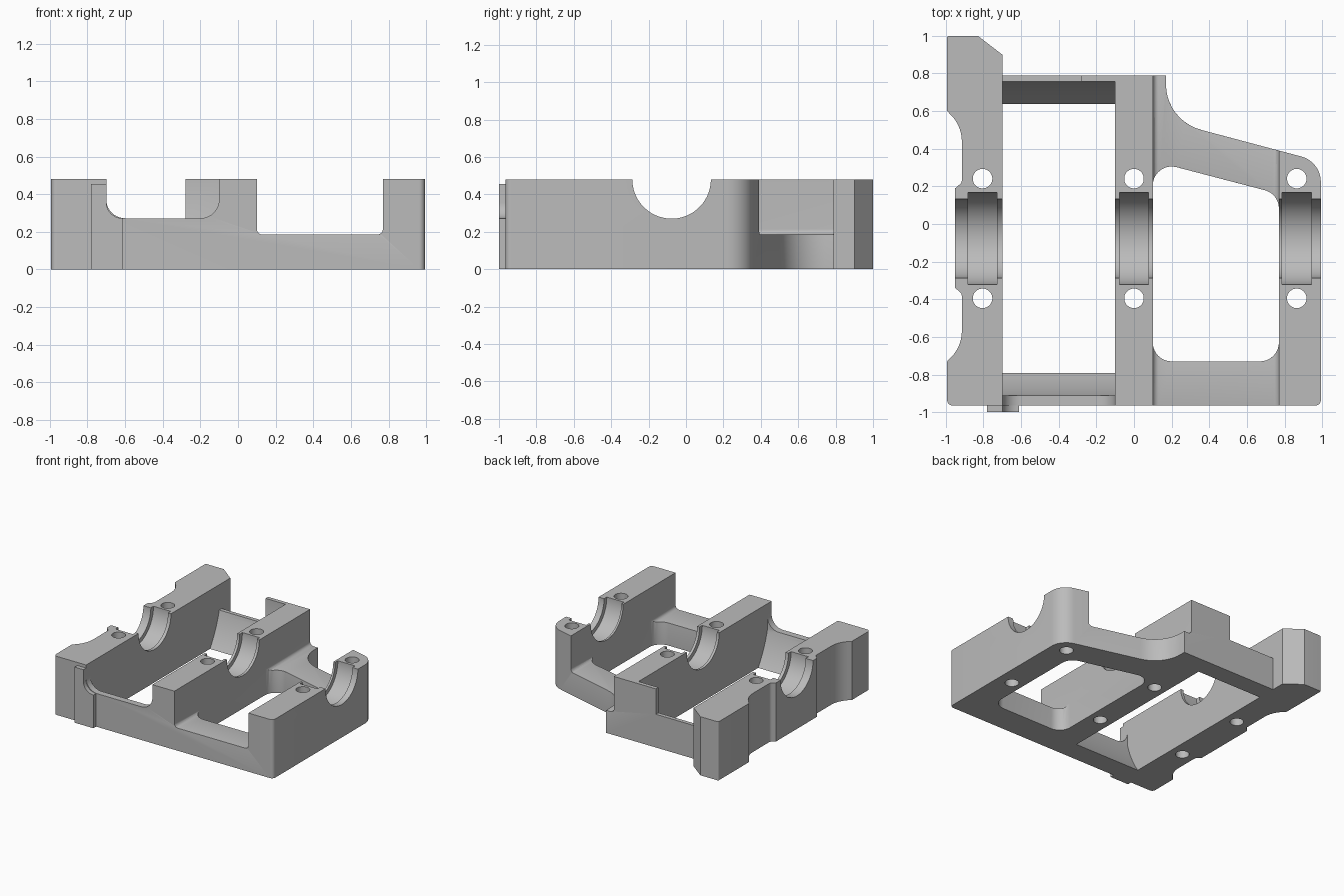
import bpy, bmesh
from math import pi, sin, cos, tan, sqrt, radians
from mathutils import Vector

if "Cube" in bpy.data.objects:
    bpy.data.objects.remove(bpy.data.objects["Cube"])

TOP = 0.48            # rail height
AXIS_Y = -0.077       # bearing centre line
BEARINGS = (-0.805, 0.0, 0.865)

metal = bpy.data.materials.new("cast grey")
metal.use_nodes = True
grey = (0.5, 0.5, 0.5, 1)
metal.diffuse_color = grey
metal.node_tree.nodes["Principled BSDF"].inputs["Base Color"].default_value = grey


def rounded(corners, steps=10):
    """Outline from (u, v, radius) corners, each replaced by an arc."""
    out = []
    for i, (u, v, r) in enumerate(corners):
        p = Vector((u, v))
        if not r:
            out.append(p)
            continue
        a = (Vector(corners[i - 1][:2]) - p).normalized()
        b = (Vector(corners[(i + 1) % len(corners)][:2]) - p).normalized()
        half = a.angle(b) / 2
        centre = p + (a + b).normalized() * r / sin(half)
        t = r / tan(half)
        start, end = p + a * t - centre, p + b * t - centre
        sweep = start.angle(end)
        for k in range(steps + 1):
            f = k / steps
            out.append(centre + (start * sin((1 - f) * sweep) + end * sin(f * sweep)) / sin(sweep))
    return out


def prism(name, outline, axis, lo, hi):
    """Extrude an outline along x, y or z."""
    place = {"x": lambda u, v, w: (w, u, v),
             "y": lambda u, v, w: (u, w, v),
             "z": lambda u, v, w: (u, v, w)}[axis]
    bm = bmesh.new()
    base = bm.faces.new([bm.verts.new(place(p[0], p[1], lo)) for p in outline])
    move = bmesh.ops.extrude_face_region(bm, geom=[base])
    verts = [g for g in move["geom"] if isinstance(g, bmesh.types.BMVert)]
    bmesh.ops.translate(bm, verts=verts, vec=place(0, 0, hi - lo))
    bmesh.ops.recalc_face_normals(bm, faces=bm.faces)
    mesh = bpy.data.meshes.new(name)
    bm.to_mesh(mesh)
    bm.free()
    mesh.materials.append(metal)
    ob = bpy.data.objects.new(name, mesh)
    bpy.context.collection.objects.link(ob)
    return ob


def circle(u, v, r, n=64):
    return [(u + r * cos(2 * pi * (k + 0.5) / n), v + r * sin(2 * pi * (k + 0.5) / n)) for k in range(n)]


def cut(target, outline, axis, lo, hi):
    cutter = prism("cutter", outline, axis, lo, hi)
    cutter.hide_render = True
    mod = target.modifiers.new("cut", "BOOLEAN")
    mod.operation, mod.solver, mod.object = "DIFFERENCE", "EXACT", cutter
    bpy.context.view_layer.objects.active = target
    bpy.ops.object.modifier_apply(modifier=mod.name)
    bpy.data.objects.remove(cutter)


# Full plan of the frame, with the relieved left flank
frame = prism("bearing_frame", rounded([
    (-0.993, -0.965, 0.03), (0.993, -0.965, 0.03), (0.993, 0.331, 0.14),
    (0.17, 0.55, 0.25), (0.17, 0.79, 0), (-0.7, 0.79, 0), (-0.7, 0.9, 0),
    (-0.83, 1, 0), (-0.993, 1, 0.01), (-0.993, 0.6, 0), (-0.915, 0.52, 0.2),
    (-0.915, 0.22, 0.03), (-0.95, 0.19, 0), (-0.95, -0.34, 0),
    (-0.915, -0.37, 0.03), (-0.915, -0.65, 0.2), (-0.993, -0.73, 0)]), "z", 0, TOP)

# Right bay: low sills between the rails, then the opening
cut(frame, rounded([(0.1, 0.185, 0.03), (0.77, 0.185, 0.03), (0.77, 0.6, 0), (0.1, 0.6, 0)]), "y", -1.2, 1.2)
cut(frame, rounded([(0.1, -0.73, 0.1), (0.77, -0.73, 0.1), (0.77, 0.16, 0.1), (0.1, 0.335, 0.1)]), "z", -0.1, 0.6)

# Round over the convex upper edges of the right sills
bm = bmesh.new()
bm.from_mesh(frame.data)
bmesh.ops.remove_doubles(bm, verts=bm.verts, dist=1e-5)
edges = [e for e in bm.edges if len(e.link_faces) == 2 and e.is_convex
         and all(0.18 < v.co.z < 0.2 and 0.11 < v.co.x < 0.76 for v in e.verts)
         and e.calc_face_angle() > 1]
bmesh.ops.bevel(bm, geom=edges, offset=0.025, segments=4, profile=0.5, affect="EDGES", clamp_overlap=True)
bm.to_mesh(frame.data)
bm.free()

# Left bay: filleted front sill, rear sill beside a tab
cut(frame, rounded([(-0.7, 0.272, 0.1), (-0.1, 0.272, 0.1), (-0.1, 0.6, 0), (-0.7, 0.6, 0)]), "y", -1.2, 0.7)
cut(frame, [(-0.7, 0.272), (-0.28, 0.272), (-0.28, 0.6), (-0.7, 0.6)], "y", 0.6, 1.2)

# Left bay: swept clearance below the sills
swing = 0.86
heights = [-0.03 + 0.302 * k / 10 for k in range(11)]
reach = [(sqrt(swing ** 2 - (TOP - z) ** 2), z) for z in heights]
sweep = [(AXIS_Y + d, z) for d, z in reach] + [(AXIS_Y + reach[-1][0], 0.6)]
sweep += [(AXIS_Y - reach[-1][0], 0.6)] + [(AXIS_Y - d, z) for d, z in reversed(reach)]
cut(frame, sweep, "x", -0.7, -0.1)

# Bearing bore, wider shell seats and bolt holes
cut(frame, circle(AXIS_Y, TOP, 0.21), "x", -1.1, 1.1)
for x in BEARINGS:
    cut(frame, circle(AXIS_Y, TOP, 0.245), "x", x - 0.078, x + 0.078)
    for side in (-1, 1):
        cut(frame, circle(x, AXIS_Y + side * 0.318, 0.052, 32), "z", -0.1, 0.6)

# Raised pad on the front left corner
pad = prism("front_pad", rounded([
    (-0.78, 0, 0), (-0.61, 0, 0), (-0.61, 0.272, 0), (-0.7, 0.272, 0.085),
    (-0.7, 0.455, 0), (-0.78, 0.455, 0)]), "y", -1, -0.965)

for ob in (frame, pad):
    bpy.ops.object.select_all(action="DESELECT")
    ob.select_set(True)
    bpy.context.view_layer.objects.active = ob
    bpy.ops.object.shade_smooth_by_angle(angle=radians(30))
